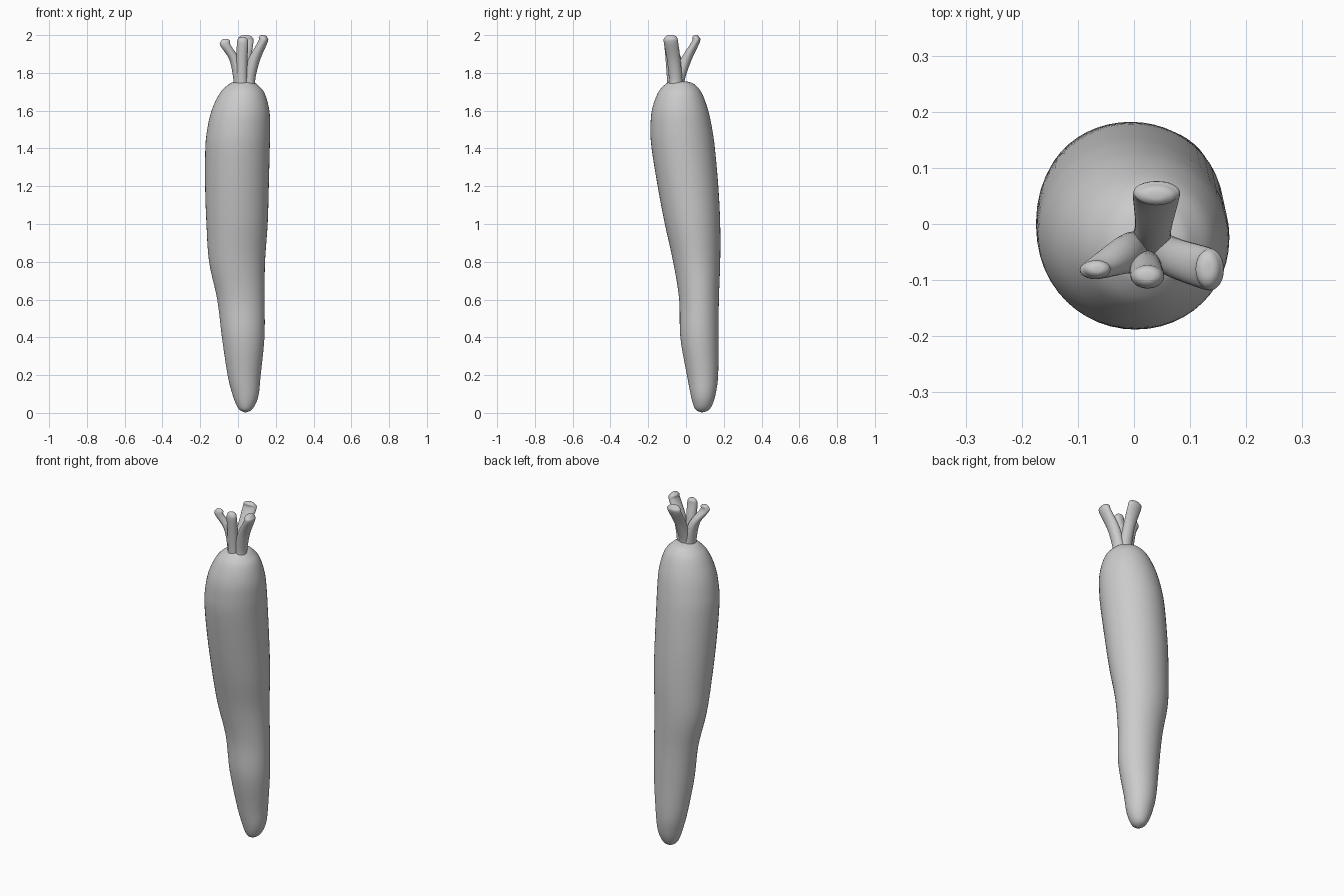
import bpy, bmesh
from math import cos, sin, pi


def spline(p0, p1, p2, p3, t):
    return [0.5 * (2 * b + (c - a) * t + (2 * a - 5 * b + 4 * c - d) * t * t
                   + (3 * b - a - 3 * c + d) * t ** 3)
            for a, b, c, d in zip(p0, p1, p2, p3)]


def loft(name, rows, sides, steps):
    """Skin smooth elliptical rings; row = left, right, front, back, z."""
    pts = [rows[0]] + rows + [rows[-1]]
    fine = [spline(*pts[i:i + 4], s / steps)
            for i in range(len(rows) - 1) for s in range(steps)] + [rows[-1]]
    bm = bmesh.new()
    rings = []
    for l, r, f, b, z in fine:
        rings.append([bm.verts.new(((l + r) / 2 + (r - l) / 2 * cos(2 * pi * k / sides),
                                    (f + b) / 2 + (b - f) / 2 * sin(2 * pi * k / sides), z))
                      for k in range(sides)])
    for a, b in zip(rings, rings[1:]):
        for k in range(sides):
            n = (k + 1) % sides
            bm.faces.new((a[k], a[n], b[n], b[k]))
    bm.faces.new(rings[0][::-1])
    bm.faces.new(rings[-1])
    for f in bm.faces:
        f.smooth = True
    me = bpy.data.meshes.new(name)
    bm.to_mesh(me)
    bm.free()
    ob = bpy.data.objects.new(name, me)
    bpy.context.collection.objects.link(ob)
    return ob


# Carrot root: tapered and gently bent
loft("root", [
    (0.035, 0.045, 0.08, 0.09, 0.003),
    (0.01, 0.07, 0.053, 0.12, 0.015),
    (-0.01, 0.092, 0.038, 0.14, 0.045),
    (-0.03, 0.11, 0.024, 0.157, 0.1),
    (-0.055, 0.12, 0.005, 0.17, 0.2),
    (-0.085, 0.14, -0.03, 0.172, 0.4),
    (-0.11, 0.141, -0.036, 0.174, 0.6),
    (-0.153, 0.143, -0.068, 0.181, 0.8),
    (-0.167, 0.157, -0.112, 0.181, 1.0),
    (-0.174, 0.163, -0.15, 0.171, 1.2),
    (-0.173, 0.168, -0.182, 0.153, 1.4),
    (-0.163, 0.17, -0.188, 0.139, 1.5),
    (-0.14, 0.166, -0.181, 0.118, 1.6),
    (-0.098, 0.142, -0.151, 0.085, 1.69),
    (-0.055, 0.106, -0.115, 0.05, 1.735),
    (-0.02, 0.08, -0.085, 0.015, 1.752),
    (0.025, 0.035, -0.04, -0.03, 1.757),
], 48, 5)


def stem(name, base, mid, tip, top):
    """Each section = x, y, half width x, half width y."""
    rows = []
    for (x, y, rx, ry), z in ((base, 1.72), (base, 1.77), (mid, 1.87), (tip, top - 0.035)):
        rows.append((x - rx, x + rx, y - ry, y + ry, z))
    x, y, rx, ry = tip
    for s, dz in ((0.85, 0.012), (0.5, 0.002), (0.05, 0)):
        rows.append((x - rx * s, x + rx * s, y - ry * s, y + ry * s, top - dz))
    loft(name, rows, 24, 4)


# Cut leaf stalks on the crown
stem("stalk_left", (0.005, -0.05, 0.03, 0.038), (-0.018, -0.055, 0.028, 0.034),
     (-0.066, -0.08, 0.028, 0.018), 1.98)
stem("stalk_front", (0.02, -0.073, 0.03, 0.028), (0.021, -0.08, 0.029, 0.028),
     (0.024, -0.093, 0.03, 0.022), 1.99)
stem("stalk_back", (0.03, -0.035, 0.035, 0.03), (0.035, 0.0, 0.033, 0.03),
     (0.04, 0.052, 0.042, 0.022), 2.0)
stem("stalk_right", (0.06, -0.055, 0.032, 0.035), (0.085, -0.065, 0.032, 0.036),
     (0.132, -0.08, 0.026, 0.038), 2.0)
